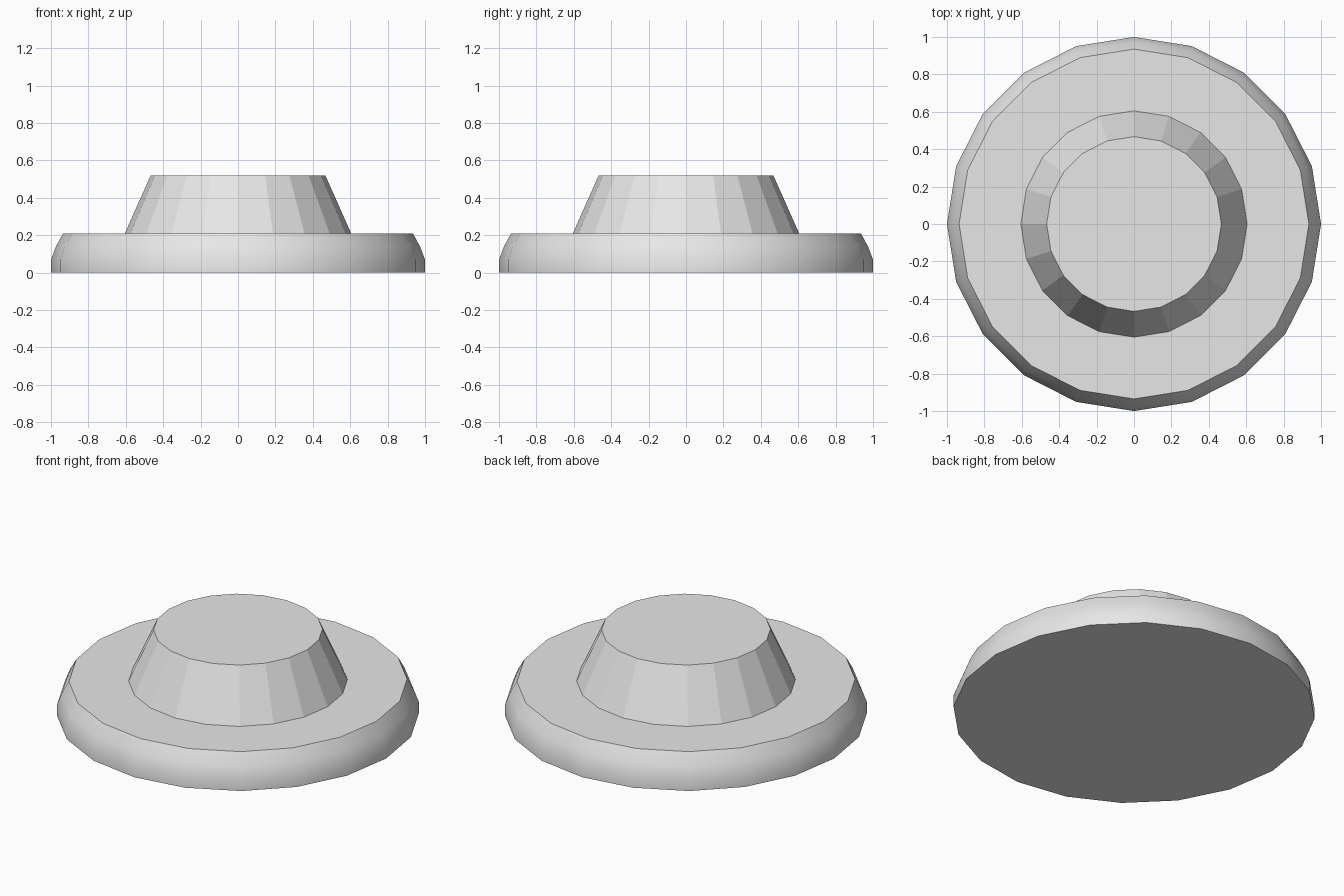
import bpy, bmesh, math

cube = bpy.data.objects.get("Cube")
if cube:
    bpy.data.objects.remove(cube, do_unlink=True)

SIDES = 20

grey = bpy.data.materials.new("light_grey")
grey.use_nodes = True
colour = (0.8, 0.8, 0.8, 1)
grey.diffuse_color = colour
grey.node_tree.nodes["Principled BSDF"].inputs["Base Color"].default_value = colour


def lathe(name, profile, cap_bottom=True):
    """Turn a (radius, height) profile, bottom to top, into a capped solid."""
    bm = bmesh.new()
    rings = []
    for r, z in profile:
        angles = [math.tau * i / SIDES for i in range(SIDES)]
        rings.append([bm.verts.new((r * math.cos(a), r * math.sin(a), z)) for a in angles])
    for low, high in zip(rings, rings[1:]):
        for i in range(SIDES):
            j = (i + 1) % SIDES
            bm.faces.new((low[i], low[j], high[j], high[i]))
    if cap_bottom:
        bm.faces.new(rings[0][::-1])
    bm.faces.new(rings[-1])
    mesh = bpy.data.meshes.new(name)
    bm.to_mesh(mesh)
    bm.free()
    mesh.materials.append(grey)
    obj = bpy.data.objects.new(name, mesh)
    bpy.context.collection.objects.link(obj)
    return obj


# Wide base disc with a softly rounded rim
base = lathe("base_disc", [(1, 0), (1, 0.07), (0.973, 0.14), (0.935, 0.21)])
bpy.ops.object.select_all(action="DESELECT")
base.select_set(True)
bpy.context.view_layer.objects.active = base
bpy.ops.object.shade_smooth_by_angle(angle=math.radians(35))

# Faceted tapered crown, flat shaded, resting on the disc
lathe("tapered_crown", [(0.605, 0.21), (0.467, 0.52)], cap_bottom=False)
